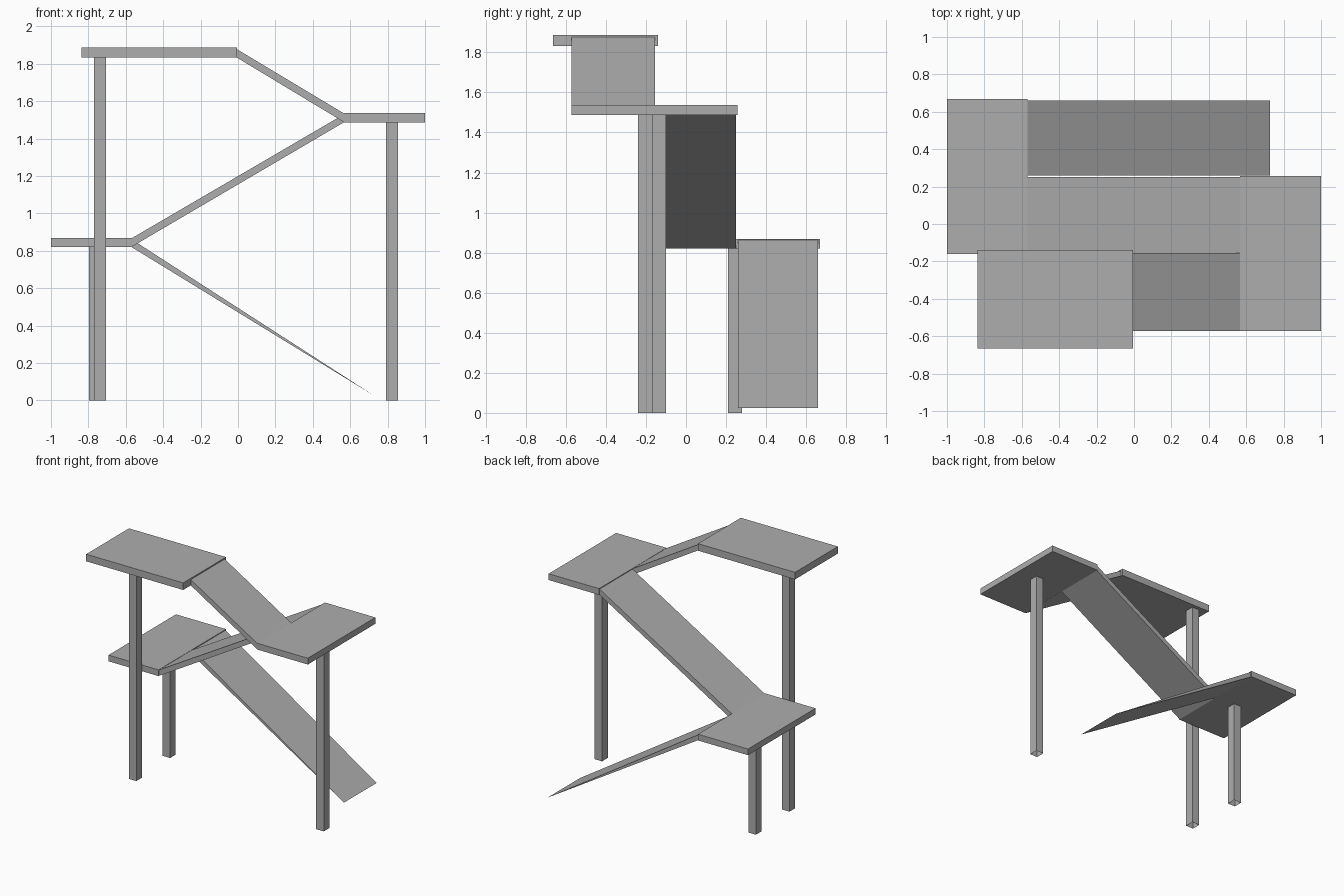
import bpy, bmesh

if "Cube" in bpy.data.objects:
    bpy.data.objects.remove(bpy.data.objects["Cube"])

grey = bpy.data.materials.new("plain grey")
grey.diffuse_color = (0.42, 0.42, 0.42, 1)
grey.use_nodes = True
grey.node_tree.nodes["Principled BSDF"].inputs["Base Color"].default_value = grey.diffuse_color


def prism(name, profile, y0, y1, open_bottom=False):
    """Extrude an x-z profile from y0 to y1."""
    bm = bmesh.new()
    face = bm.faces.new([bm.verts.new((x, y0, z)) for x, z in profile])
    ext = bmesh.ops.extrude_face_region(bm, geom=[face])
    moved = [v for v in ext["geom"] if isinstance(v, bmesh.types.BMVert)]
    bmesh.ops.translate(bm, verts=moved, vec=(0, y1 - y0, 0))
    bmesh.ops.recalc_face_normals(bm, faces=bm.faces[:])
    if open_bottom:
        low = [f for f in bm.faces if all(abs(v.co.z) < 1e-5 for v in f.verts)]
        bmesh.ops.delete(bm, geom=low, context="FACES_ONLY")
    mesh = bpy.data.meshes.new(name)
    bm.to_mesh(mesh)
    bm.free()
    mesh.materials.append(grey)
    obj = bpy.data.objects.new(name, mesh)
    bpy.context.collection.objects.link(obj)


def box(name, x0, x1, y0, y1, z0, z1, **kw):
    prism(name, [(x0, z0), (x1, z0), (x1, z1), (x0, z1)], y0, y1, **kw)


# landings
box("upper_landing", -0.838, -0.005, -0.665, -0.14, 1.832, 1.887)
box("middle_landing", 0.567, 1.0, -0.572, 0.256, 1.487, 1.536)
box("lower_landing", -1.0, -0.57, -0.16, 0.668, 0.82, 0.868)

# posts, open at the foot
for name, x, y, top in (("upper_post", -0.737, -0.205, 1.832),
                        ("middle_post", 0.823, -0.135, 1.487),
                        ("lower_post", -0.763, 0.245, 0.82)):
    box(name, x - 0.0325, x + 0.0325, y - 0.035, y + 0.035, 0, top, open_bottom=True)

# sloping ramps
prism("upper_ramp", [(-0.005, 1.832), (0.567, 1.487), (0.567, 1.534), (-0.005, 1.877)],
      -0.572, -0.155)
prism("middle_ramp", [(-0.57, 0.82), (0.567, 1.487), (0.567, 1.53), (-0.57, 0.866)],
      -0.155, 0.25)
# lowest ramp tapers to a thin edge at the ground
prism("lower_ramp", [(-0.57, 0.82), (0.728, 0.025), (-0.57, 0.862)], 0.26, 0.66)
